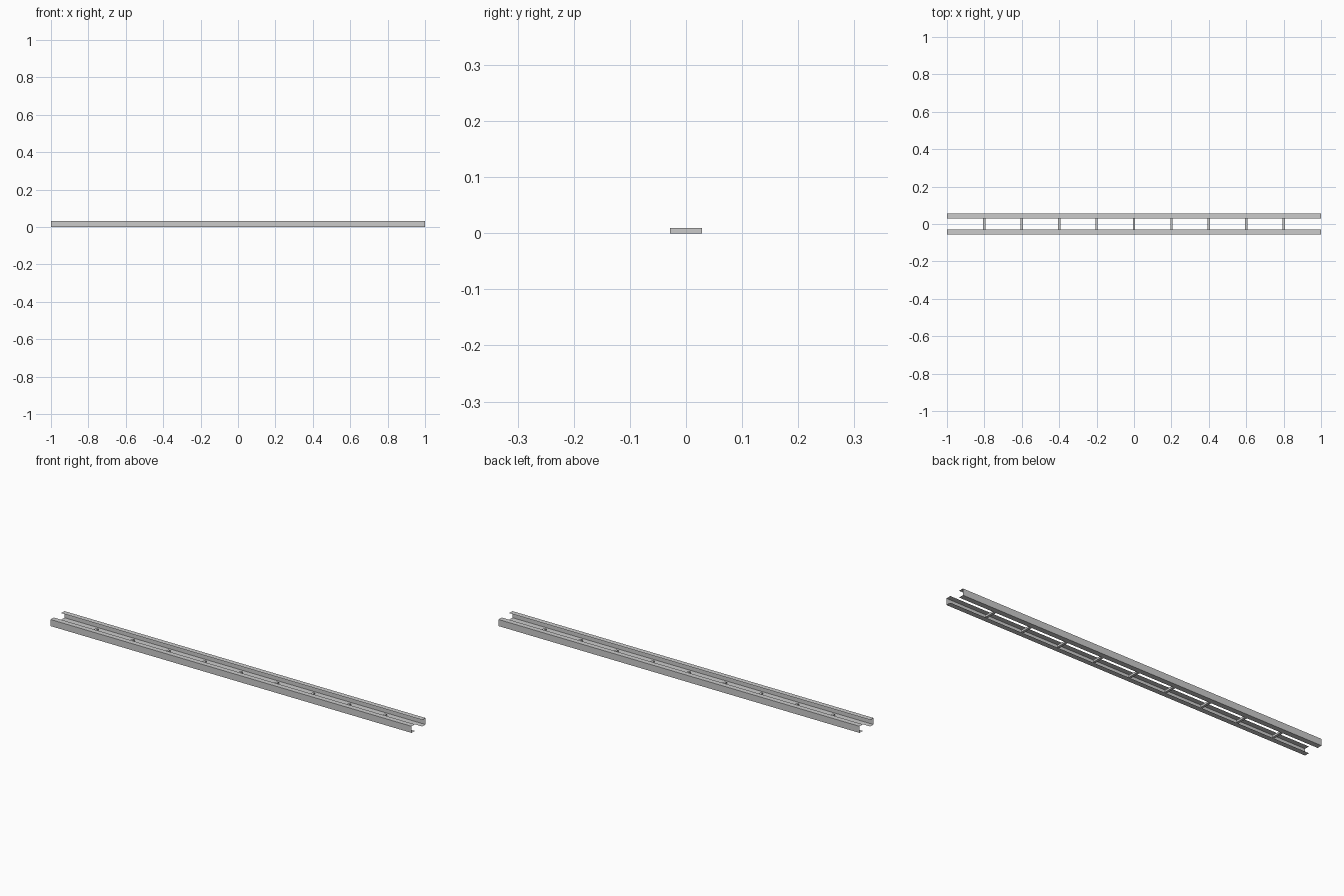
import bpy

if "Cube" in bpy.data.objects:
    bpy.data.objects.remove(bpy.data.objects["Cube"])

L = 1.0          # half length
OUT = 0.055      # outer web position
INN = 0.029      # inner flange edge
H = 0.033        # rail height


def make_object(name, verts, faces):
    mesh = bpy.data.meshes.new(name)
    mesh.from_pydata(verts, [], faces)
    mesh.update()
    ob = bpy.data.objects.new(name, mesh)
    bpy.context.collection.objects.link(ob)
    return ob


# Side rails: thin open C channels facing each other, open at the ends
def side_rail(name, side):
    profile = [(INN, 0), (OUT, 0), (OUT, H), (INN, H)]
    n = len(profile)
    verts = [(x, side * y, z) for x in (-L, L) for y, z in profile]
    faces = []
    for i in range(n - 1):
        f = (i, i + 1, n + i + 1, n + i)
        faces.append(f if side < 0 else f[::-1])
    return make_object(name, verts, faces)


side_rail("front_rail", -1)
side_rail("back_rail", 1)


# Rungs: flat bars between the lower flanges
def rung(name, x):
    w, d, h = 0.006, 0.0285, 0.0098
    verts = [(x + a * w, b * d, c * h) for a in (-1, 1) for b in (-1, 1) for c in (0, 1)]
    faces = [(0, 1, 3, 2), (4, 6, 7, 5), (0, 4, 5, 1),
             (2, 3, 7, 6), (0, 2, 6, 4), (1, 5, 7, 3)]
    return make_object(name, verts, faces)


for i in range(9):
    rung(f"rung_{i + 1}", -0.8 + 0.2 * i)
